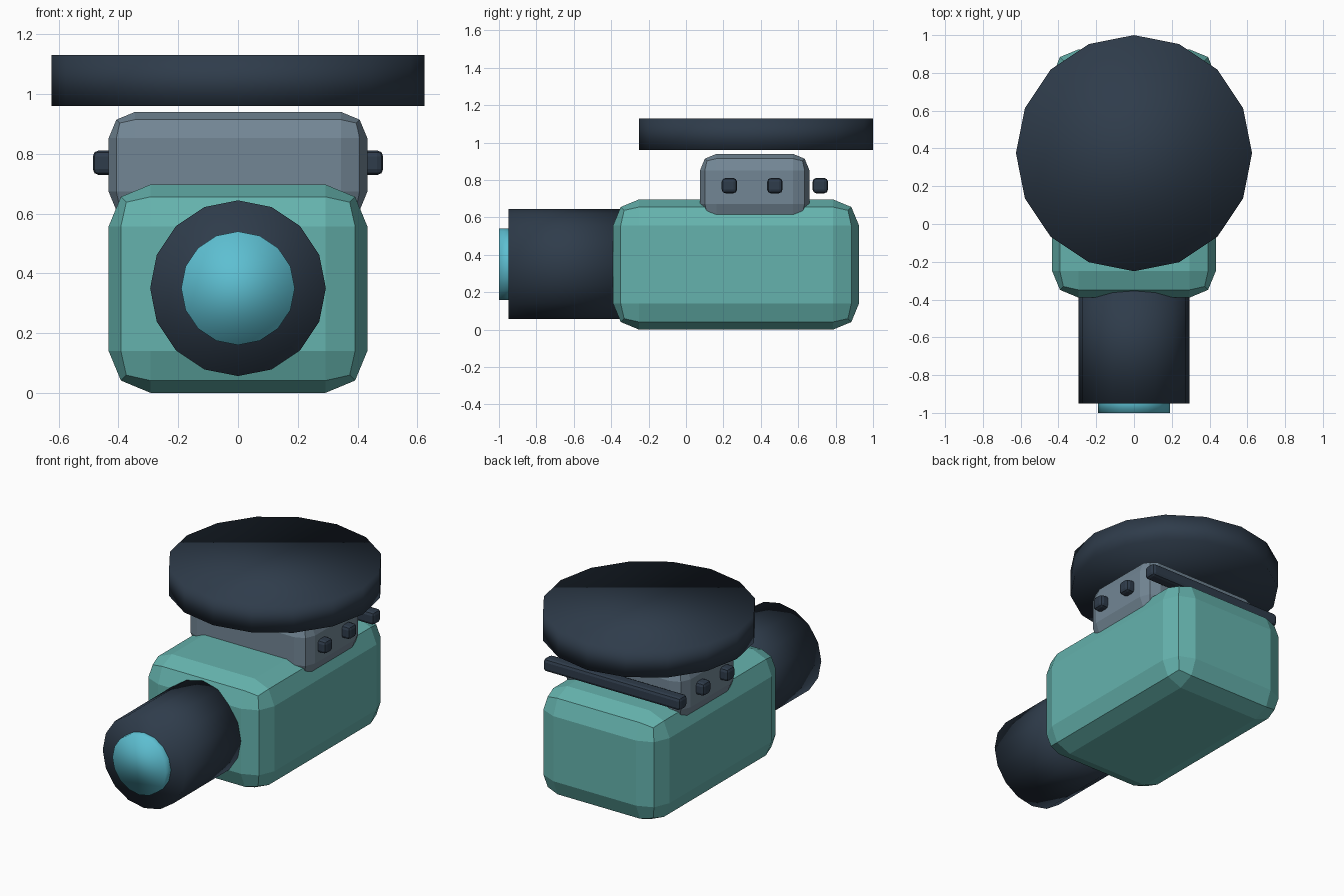
import bpy
from math import pi

if "Cube" in bpy.data.objects:
    bpy.data.objects.remove(bpy.data.objects["Cube"])


def material(name, rgb):
    m = bpy.data.materials.new(name)
    m.diffuse_color = (*rgb, 1)
    m.use_nodes = True
    m.node_tree.nodes["Principled BSDF"].inputs["Base Color"].default_value = m.diffuse_color
    return m


TEAL = material("teal", (0.13, 0.45, 0.42))
DARK = material("dark_navy", (0.028, 0.045, 0.07))
SLATE = material("slate", (0.17, 0.24, 0.30))
CYAN = material("cyan", (0.11, 0.52, 0.64))


def block(name, lo, hi, bevel, mat):
    """Bevelled box given by its two opposite corners."""
    centre = [(a + b) / 2 for a, b in zip(lo, hi)]
    bpy.ops.mesh.primitive_cube_add(size=1, location=centre)
    ob = bpy.context.object
    ob.name = name
    ob.scale = [b - a for a, b in zip(lo, hi)]
    bpy.ops.object.transform_apply(location=False, rotation=False, scale=True)
    mod = ob.modifiers.new("bevel", 'BEVEL')
    mod.width, mod.segments = bevel, 2
    ob.data.materials.append(mat)
    return ob


def drum(name, radius, depth, location, mat, rotation=(0, 0, 0)):
    """Sixteen-sided, smooth shaded cylinder."""
    bpy.ops.mesh.primitive_cylinder_add(vertices=16, radius=radius, depth=depth,
                                        location=location, rotation=rotation)
    ob = bpy.context.object
    ob.name = name
    bpy.ops.object.shade_smooth()
    ob.data.materials.append(mat)
    return ob


# Main body and the housing on top of it
block("body", (-0.433, -0.39, 0), (0.433, 0.925, 0.697), 0.14, TEAL)
block("top_housing", (-0.433, 0.075, 0.585), (0.433, 0.66, 0.94), 0.088, SLATE)

# Forward barrel with glass
drum("barrel", 0.294, 0.65, (0, -0.625, 0.35), DARK, (pi / 2, 0, 0))
drum("lens_glass", 0.19, 0.10, (0, -0.95, 0.35), CYAN, (pi / 2, 0, 0))

# Round plate hovering over the housing
drum("top_disc", 0.625, 0.17, (0, 0.375, 1.045), DARK)

# Three cross bars, the rear one free of the housing
for i, y in enumerate((0.232, 0.475, 0.718)):
    block(f"cross_bar_{i + 1}", (-0.486, y - 0.041, 0.729),
          (0.486, y + 0.041, 0.811), 0.02, DARK)
